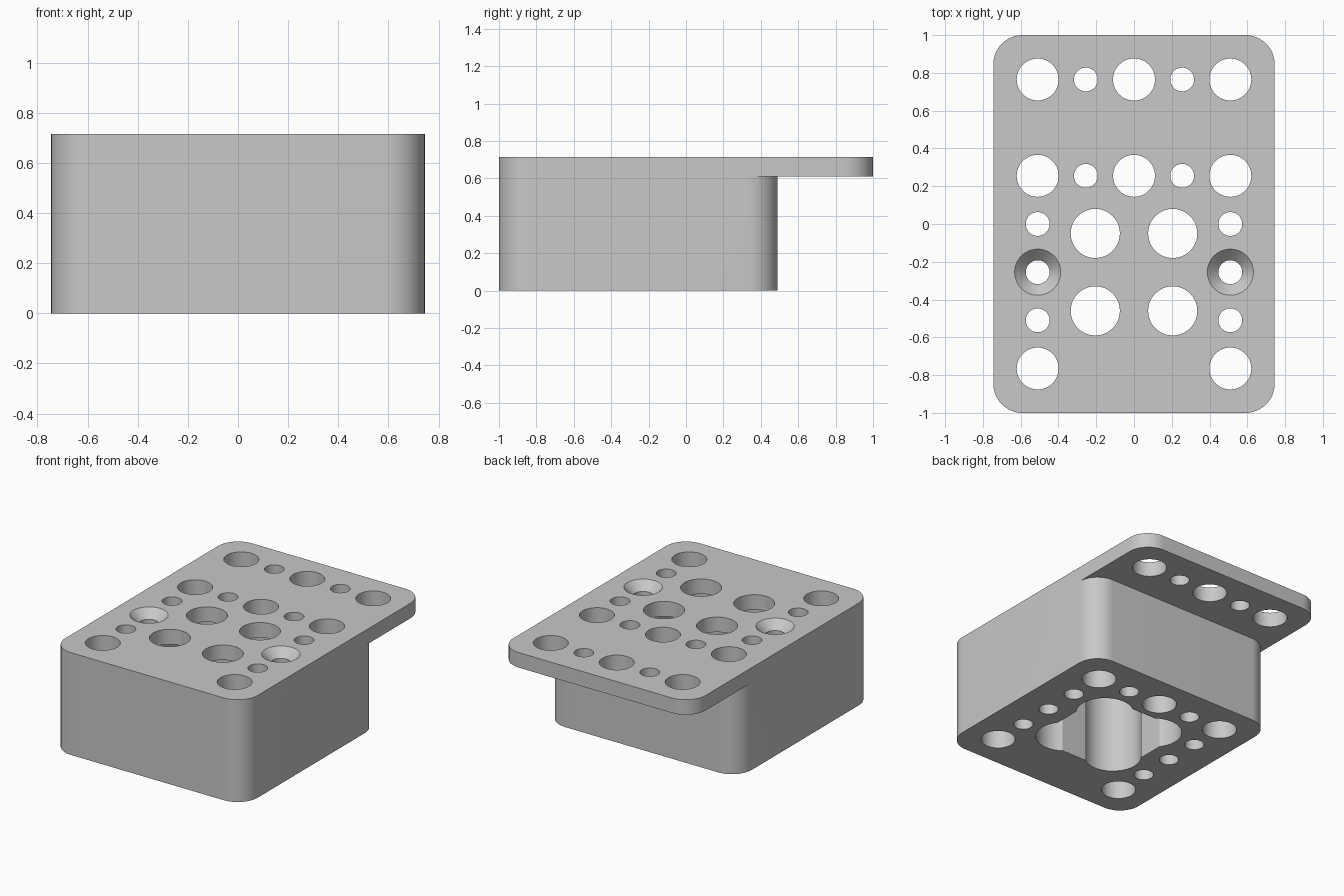
import bpy
import bmesh
from math import acos, cos, pi, radians, sin
from mathutils import Vector

if "Cube" in bpy.data.objects:
    bpy.data.objects.remove(bpy.data.objects["Cube"], do_unlink=True)

HALF_W, CORNER = 0.745, 0.155
TOP, SHELF = 0.715, 0.61
PITCH = 0.255          # spacing of the hole grid
BIG, SMALL, SINK, AXLE = 0.111, 0.063, 0.122, 0.13
LOBE, LOBE_OFFSET, FLAT = 0.185, 0.205, 0.353

grey = bpy.data.materials.new("light grey")
grey.use_nodes = True
colour = (0.58, 0.58, 0.58, 1)
grey.diffuse_color = colour
grey.node_tree.nodes["Principled BSDF"].inputs["Base Color"].default_value = colour


def arc(cx, cy, r, start, end, steps):
    angles = [start + (end - start) * i / steps for i in range(steps + 1)]
    return [(cx + r * cos(a), cy + r * sin(a)) for a in angles]


def make_object(name, bm):
    bmesh.ops.recalc_face_normals(bm, faces=bm.faces)
    mesh = bpy.data.meshes.new(name)
    bm.to_mesh(mesh)
    bm.free()
    mesh.materials.append(grey)
    obj = bpy.data.objects.new(name, mesh)
    bpy.context.collection.objects.link(obj)
    return obj


def prism(name, outline, z0, z1):
    bm = bmesh.new()
    base = bm.faces.new([bm.verts.new((x, y, z0)) for x, y in outline])
    top = bmesh.ops.extrude_face_region(bm, geom=[base], use_keep_orig=True)
    verts = [v for v in top["geom"] if isinstance(v, bmesh.types.BMVert)]
    bmesh.ops.translate(bm, verts=verts, vec=Vector((0, 0, z1 - z0)))
    return make_object(name, bm)


def rounded_rectangle(y0, y1):
    x, r = HALF_W - CORNER, CORNER
    centres = [(x, y1 - r), (-x, y1 - r), (-x, y0 + r), (x, y0 + r)]
    return [p for i, (cx, cy) in enumerate(centres)
            for p in arc(cx, cy, r, i * pi / 2, (i + 1) * pi / 2, 16)]


def drill(bm, x, y, profile, sides=64):
    """Closed turned solid from (radius, height) pairs."""
    rings = [[bm.verts.new((x + r * cos(2 * pi * i / sides),
                            y + r * sin(2 * pi * i / sides), z))
              for i in range(sides)] for r, z in profile]
    for low, high in zip(rings, rings[1:]):
        for i in range(sides):
            j = (i + 1) % sides
            bm.faces.new((low[i], low[j], high[j], high[i]))
    bm.faces.new(rings[0][::-1])
    bm.faces.new(rings[-1])


def combine(target, tool, operation):
    mod = target.modifiers.new(tool.name, 'BOOLEAN')
    mod.operation, mod.solver, mod.object = operation, 'EXACT', tool
    bpy.context.view_layer.objects.active = target
    bpy.ops.object.modifier_apply(modifier=mod.name)
    bpy.data.objects.remove(tool, do_unlink=True)


# Overhanging top plate joined to the deep block
body = prism("mounting_block", rounded_rectangle(-1, 1), SHELF, TOP)
combine(body, prism("lower_block", rounded_rectangle(-1, 0.49), 0, SHELF), 'UNION')

# Four-lobed pocket open at the bottom
reach = acos((FLAT - LOBE_OFFSET) / LOBE)
pocket = []
for i, (sx, sy) in enumerate([(1, 1), (-1, 1), (-1, -1), (1, -1)]):
    turn = i * pi / 2
    pocket += arc(sx * LOBE_OFFSET, sy * LOBE_OFFSET - PITCH, LOBE,
                  turn - reach, turn + pi / 2 + reach, 40)
combine(body, prism("pocket_cutter", pocket, -0.1, SHELF), 'DIFFERENCE')

# Vertical holes
bm = bmesh.new()
below, above = -0.1, TOP + 0.1


def hole(x, y, r, bottom=below):
    drill(bm, x, y, [(r, bottom), (r, above)])


for row in (PITCH, 3 * PITCH):
    for column in range(-2, 3):
        hole(column * PITCH, row, SMALL if column % 2 else BIG)
for side in (-1, 1):
    x = side * 2 * PITCH
    hole(x, -3 * PITCH, BIG)
    hole(x, 0, SMALL)
    hole(x, -2 * PITCH, SMALL)
    # Countersunk screw hole
    drill(bm, x, -PITCH, [(SMALL, below), (SMALL, TOP - SINK + SMALL),
                          (SINK, TOP), (SINK, above)])
    # Holes through the roof of the pocket
    for end in (-1, 1):
        hole(side * LOBE_OFFSET, end * LOBE_OFFSET - PITCH, AXLE, SHELF - 0.2)
combine(body, make_object("hole_cutter", bm), 'DIFFERENCE')

# Smooth curved walls, crisp rims
bpy.ops.object.select_all(action='DESELECT')
body.select_set(True)
bpy.context.view_layer.objects.active = body
bpy.ops.object.shade_smooth_by_angle(angle=radians(30))
